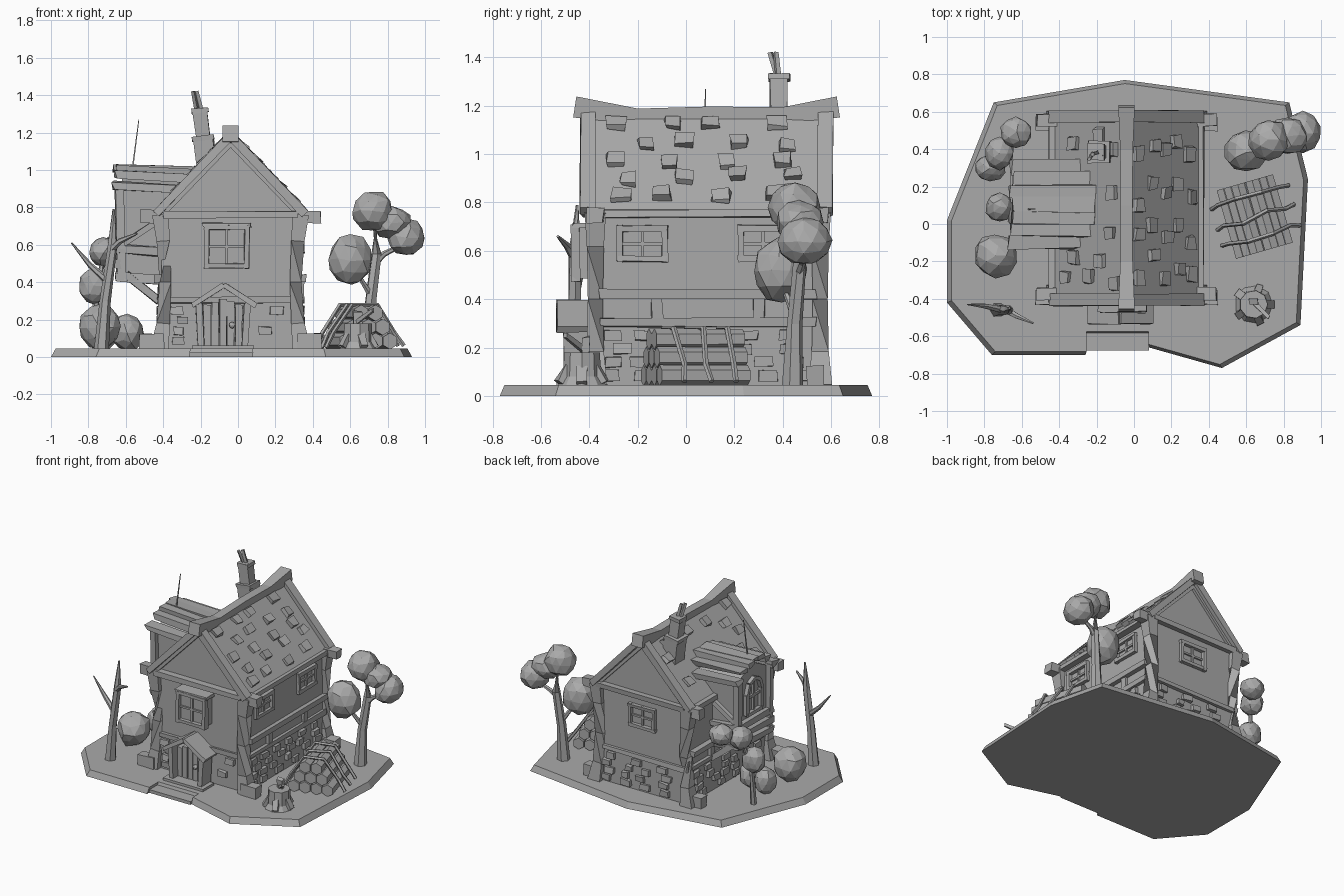
import bpy, bmesh, math, random
from mathutils import Matrix, Vector

random.seed(4)
if "Cube" in bpy.data.objects:
    bpy.data.objects.remove(bpy.data.objects["Cube"], do_unlink=True)

GREY = (0.4, 0.4, 0.4, 1)
mat = bpy.data.materials.new("plain_grey")
mat.use_nodes = True
mat.diffuse_color = GREY
mat.node_tree.nodes["Principled BSDF"].inputs["Base Color"].default_value = GREY


def part(name, build):
    """Run build(bm) on a fresh mesh and make a flat shaded object of it."""
    bm = bmesh.new()
    build(bm)
    bmesh.ops.recalc_face_normals(bm, faces=bm.faces)
    mesh = bpy.data.meshes.new(name)
    bm.to_mesh(mesh)
    bm.free()
    mesh.materials.append(mat)
    bpy.context.collection.objects.link(bpy.data.objects.new(name, mesh))


def shake(verts, amount):
    for v in verts:
        v.co += Vector([random.uniform(-amount, amount) for _ in range(3)])


def box(bm, pos, size, frame=Matrix(), wobble=0.0):
    m = frame @ Matrix.Translation(pos) @ Matrix.Diagonal((*size, 1))
    shake(bmesh.ops.create_cube(bm, size=1, matrix=m)["verts"], wobble)


def beam(bm, a, b, w, h, wobble=0.004):
    """Plank from a to b, w wide and h thick."""
    a, b = Vector(a), Vector(b)
    d = (b - a).normalized()
    side = d.cross(Vector((0, 0, 1)))
    side = side.normalized() if side.length > 0.05 else Vector((0, 1, 0))
    m = Matrix((d, side, side.cross(d))).transposed().to_4x4()
    m.translation = (a + b) / 2
    box(bm, (0, 0, 0), ((b - a).length, w, h), m, wobble)


def limb(bm, points, radii, sides=6):
    """Tapering tube through the points."""
    rings = []
    pts = [Vector(p) for p in points]
    for i, (p, r) in enumerate(zip(pts, radii)):
        q = (pts[min(i + 1, len(pts) - 1)] - pts[max(i - 1, 0)]).to_track_quat("Z", "Y")
        angles = [math.tau * (k + 0.5) / sides for k in range(sides)]
        rings.append([bm.verts.new(p + q @ Vector((r * math.cos(t), r * math.sin(t), 0))) for t in angles])
    for lo, hi in zip(rings, rings[1:]):
        for k in range(sides):
            bm.faces.new((lo[k], lo[k - 1], hi[k - 1], hi[k]))
    bm.faces.new(rings[0])
    bm.faces.new(rings[-1])


def blob(bm, pos, size):
    m = Matrix.Translation(pos) @ Matrix.Diagonal((*size, 1))
    shake(bmesh.ops.create_icosphere(bm, subdivisions=2, radius=1, matrix=m)["verts"], 0.07 * min(size))


def prism(bm, low, high):
    """Join two matching outlines into a solid."""
    lo, hi = ([bm.verts.new(p) for p in ring] for ring in (low, high))
    for k in range(len(lo)):
        bm.faces.new((lo[k - 1], lo[k], hi[k], hi[k - 1]))
    bm.faces.new(lo)
    bm.faces.new(hi)


def wall(angle, x, y):
    """Frame on a wall: local x runs along it, local -y points outward."""
    return Matrix.Translation((x, y, 0)) @ Matrix.Rotation(math.radians(angle), 4, "Z")


FRONT, RIGHT = wall(0, -0.04, -0.38), wall(90, 0.33, 0.09)
BACK, LEFT = wall(180, -0.04, 0.56), wall(-90, -0.41, 0.09)

# Ground slab with a doorstep notch
outline = [(-0.75, 0.65), (-0.05, 0.77), (0.83, 0.65), (0.93, 0.24), (0.89, -0.54), (0.47, -0.77),
           (0.08, -0.66), (0.08, -0.59), (-0.26, -0.59), (-0.26, -0.7), (-0.76, -0.7), (-1, -0.42), (-1, 0.02)]
part("ground", lambda bm: prism(bm, [(x, y, 0) for x, y in outline],
                                [(x * 0.975, y * 0.975, 0.045) for x, y in outline]))
part("doorstep", lambda bm: box(bm, (-0.09, -0.625, 0.012), (0.34, 0.1, 0.024)))

# House body and roof
body = [(-0.41, 0.03), (0.33, 0.03), (0.33, 0.75), (-0.04, 1.13), (-0.41, 0.75)]
part("house_walls", lambda bm: prism(bm, [(x, -0.38, z) for x, z in body], [(x, 0.56, z) for x, z in body]))
roof = [(0.35, 0.765), (-0.04, 1.18), (-0.43, 0.765), (-0.41, 0.735), (-0.04, 1.12), (0.33, 0.735)]
part("roof", lambda bm: prism(bm, [(x, -0.41, z) for x, z in roof], [(x, 0.58, z) for x, z in roof]))


def verges(bm):
    for y in (-0.405, 0.575):
        for s in (-1, 1):
            beam(bm, (-0.04 + s * 0.4, y, 0.765), (-0.04, y, 1.185), 0.065, 0.045)
        beam(bm, (-0.4, y, 0.76), (0.32, y, 0.765), 0.05, 0.035)


def ridge(bm):
    ys, zs = (-0.46, -0.2, 0.1, 0.4, 0.63), (1.195, 1.155, 1.165, 1.16, 1.195)
    limb(bm, [(-0.04, y, z) for y, z in zip(ys, zs)], (0.062, 0.047, 0.045, 0.048, 0.062), 4)


def shingles(bm):
    for s in (-1, 1):
        for row in range(5):
            for col in range(4):
                t = 0.12 + 0.17 * row + random.uniform(-0.04, 0.04)
                y = -0.3 + 0.22 * col + 0.1 * (row % 2) + random.uniform(-0.04, 0.04)
                if s < 0 and -0.13 < y < 0.34 and t < 0.7:
                    continue
                x, z = 0.39 * (1 - t), 0.765 + 0.415 * t
                beam(bm, (-0.04 + s * (x + 0.025), y, z), (-0.04 + s * (x - 0.02), y, z + 0.04),
                     random.uniform(0.055, 0.085), 0.025, 0.007)


part("roof_verges", verges)
part("ridge_beam", ridge)
part("roof_shingles", shingles)


# Timber frame
def posts(bm):
    for x in (-0.4, 0.32):
        for y in (-0.375, 0.555):
            s = 1 if x > 0 else -1
            path = [(x + s * 0.02, y, 0.04), (x, y, 0.18), (x - s * 0.012, y, 0.4), (x, y, 0.62), (x + s * 0.015, y, 0.76)]
            limb(bm, path, (0.07, 0.05, 0.044, 0.05, 0.062), 4)
            box(bm, (x + s * 0.06, y - 0.02, 0.08), (0.13, 0.07, 0.085), wobble=0.006)
            box(bm, (x + s * 0.055, y, 0.75), (0.13, 0.065, 0.065), wobble=0.006)


def rails(bm):
    for frame, half in ((FRONT, 0.35), (RIGHT, 0.45), (BACK, 0.35), (LEFT, 0.45)):
        box(bm, (0, -0.005, 0.305), (half * 2, 0.035, 0.035), frame, 0.006)
        if frame in (RIGHT, LEFT):
            box(bm, (0, -0.01, 0.42), (half * 2, 0.05, 0.035), frame, 0.006)
            box(bm, (0, -0.015, 0.755), (half * 2.05, 0.06, 0.035), frame, 0.006)
            for x in (-0.21, 0.21):
                box(bm, (x, -0.005, 0.36), (0.045, 0.03, 0.1), frame, 0.006)


def stones(bm):
    for frame, half in ((FRONT, 0.32), (RIGHT, 0.42), (BACK, 0.32), (LEFT, 0.42)):
        for row in range(4):
            x = -half + random.uniform(0, 0.08)
            while x < half - 0.03:
                if frame is not FRONT or abs(x + 0.03) > 0.17:
                    box(bm, (x, -0.005, 0.085 + 0.055 * row), (random.uniform(0.05, 0.08), 0.035, 0.042), frame, 0.005)
                x += random.uniform(0.1, 0.22)


part("corner_posts", posts)
part("wall_rails", rails)
part("foundation_stones", stones)


# Windows
def window(name, frame, x, z, w, h, out=0.0):
    def build(bm):
        if out:
            box(bm, (x, -out / 2, z), (w - 0.02, out, h - 0.02), frame)
            box(bm, (x, -out / 2, z + h / 2), (w + 0.02, out + 0.04, 0.025), frame, 0.006)
        for s in (-1, 1):
            box(bm, (x + s * (w / 2 - 0.012), -out - 0.006, z), (0.025, 0.035, h), frame, 0.004)
            box(bm, (x, -out - 0.008, z + s * (h / 2 - 0.012)), (w, 0.035, 0.025), frame, 0.004)
        box(bm, (x, -out, z), (0.014, 0.024, h), frame)
        box(bm, (x, -out, z), (w, 0.024, 0.014), frame)
    part(name, build)


window("front_window", FRONT, -0.02, 0.59, 0.24, 0.23, 0.07)
window("right_window_front", RIGHT, -0.27, 0.63, 0.21, 0.15)
window("right_window_back", RIGHT, 0.23, 0.63, 0.21, 0.15)
window("back_window", BACK, 0, 0.6, 0.22, 0.17)


# Door with its porch hood
def door(bm):
    for k in range(5):
        box(bm, (-0.165 + 0.042 * k, -0.42, 0.16), (0.038, 0.06, 0.24 + 0.03 * (2 - abs(k - 2))), wobble=0.004)
    for s in (-1, 1):
        beam(bm, (-0.08 + s * 0.115, -0.45, 0.04), (-0.08 + s * 0.13, -0.45, 0.29), 0.11, 0.035)
        beam(bm, (-0.075 + s * 0.17, -0.46, 0.275), (-0.075, -0.46, 0.385), 0.15, 0.03)
    box(bm, (-0.08, -0.47, 0.05), (0.33, 0.13, 0.025))
    blob(bm, (-0.03, -0.46, 0.17), (0.018, 0.018, 0.018))


part("front_door", door)


# Chimney leaning outward
def chimney(bm):
    tilt = Matrix.Translation((-0.16, 0.385, 0.95)) @ Matrix.Rotation(-0.12, 4, "Y")
    for z, w, h in ((0.1, 0.11, 0.24), (0.22, 0.12, 0.025), (0.3, 0.075, 0.16), (0.37, 0.088, 0.025)):
        box(bm, (0, 0, z), (w, w, h), tilt, 0.004)
    for s in (-1, 1):
        beam(bm, (-0.205 + s * 0.012, 0.385, 1.3), (-0.23 + s * 0.008, 0.36 + s * 0.012, 1.42), 0.018, 0.018, 0.002)


part("chimney", chimney)

# Overhanging bay on the left side
bay = [(-0.06, 0.43), (0.27, 0.43), (0.28, 0.9), (0.1, 0.99), (-0.07, 0.9)]
part("bay_walls", lambda bm: prism(bm, [(-0.62, y, z) for y, z in bay], [(-0.18, y, z) for y, z in bay]))


def bay_roof(bm):
    for k in range(7):
        t = (k - 3) / 3
        y, z = 0.105 + 0.2 * t, 1.02 - 0.1 * t * t
        beam(bm, (-0.66 + random.uniform(-0.01, 0.02), y, z), (-0.21, y, z - 0.025), 0.075, 0.035, 0.01)


def bay_frame(bm):
    for y in (-0.08, 0.29):
        beam(bm, (-0.625, y, 0.42), (-0.635, y, 0.92), 0.045, 0.045)
        for z in (0.43, 0.58):
            beam(bm, (-0.65, y, z), (-0.42, y, z - 0.02), 0.045, 0.045, 0.008)
        beam(bm, (-0.62, y, 0.6), (-0.44, y, 0.72), 0.03, 0.03)
        beam(bm, (-0.6, y, 0.44), (-0.42, y, 0.3), 0.04, 0.04)
    for z in (0.43, 0.5, 0.57):
        beam(bm, (-0.635, -0.1, z), (-0.635, 0.31, z + 0.01), 0.04, 0.045, 0.008)


def bay_window(bm):
    arch = [(0.105 + 0.085 * math.cos(t), 0.78 + 0.1 * math.sin(t)) for t in (0, 0.8, 1.57, 2.34, 3.14)]
    loop = [(0.19, 0.63)] + arch + [(0.02, 0.63)]
    for a, b in zip(loop, loop[1:] + loop[:1]):
        beam(bm, (-0.63, *a), (-0.63, *b), 0.035, 0.025, 0)
    beam(bm, (-0.625, 0.105, 0.63), (-0.625, 0.105, 0.88), 0.02, 0.02, 0)
    beam(bm, (-0.625, 0.02, 0.75), (-0.625, 0.19, 0.75), 0.02, 0.02, 0)


part("bay_roof_planks", bay_roof)
part("bay_frame", bay_frame)
part("bay_window", bay_window)
part("bay_mast", lambda bm: limb(bm, [(-0.565, 0.08, 1), (-0.53, 0.08, 1.27)], (0.006, 0.003), 4))


# Trees and bushes
def dead_tree(bm):
    limb(bm, [(-0.73, -0.46, 0.04), (-0.71, -0.46, 0.3), (-0.67, -0.46, 0.6), (-0.665, -0.45, 0.79)], (0.04, 0.03, 0.026, 0.006))
    limb(bm, [(-0.7, -0.46, 0.41), (-0.79, -0.44, 0.49), (-0.89, -0.43, 0.61)], (0.02, 0.015, 0.004))
    limb(bm, [(-0.68, -0.46, 0.57), (-0.63, -0.49, 0.62), (-0.54, -0.53, 0.66)], (0.02, 0.016, 0.006))


def tall_trunk(bm):
    limb(bm, [(0.7, 0.44, 0.04), (0.71, 0.45, 0.3), (0.74, 0.47, 0.55), (0.73, 0.47, 0.72)], (0.045, 0.032, 0.028, 0.02))
    limb(bm, [(0.73, 0.46, 0.5), (0.78, 0.48, 0.55), (0.86, 0.49, 0.59)], (0.02, 0.016, 0.012))
    limb(bm, [(0.71, 0.45, 0.33), (0.63, 0.4, 0.46)], (0.018, 0.01))


def tall_leaves(bm):
    blob(bm, (0.6, 0.39, 0.52), (0.12, 0.11, 0.135))
    blob(bm, (0.72, 0.45, 0.78), (0.11, 0.11, 0.11))
    blob(bm, (0.82, 0.47, 0.72), (0.11, 0.1, 0.085))
    blob(bm, (0.9, 0.49, 0.64), (0.1, 0.11, 0.1))


def small_leaves(bm):
    blob(bm, (-0.77, 0.3, 0.38), (0.085, 0.075, 0.095))
    blob(bm, (-0.72, 0.38, 0.56), (0.08, 0.09, 0.08))
    blob(bm, (-0.63, 0.49, 0.6), (0.085, 0.08, 0.075))


def bushes(bm):
    blob(bm, (-0.74, -0.17, 0.16), (0.115, 0.115, 0.125))
    blob(bm, (-0.72, 0.09, 0.13), (0.075, 0.08, 0.1))
    blob(bm, (-0.59, 0.05, 0.13), (0.09, 0.1, 0.1))


part("dead_tree", dead_tree)
part("tall_tree_trunk", tall_trunk)
part("tall_tree_leaves", tall_leaves)
part("small_tree_trunk", lambda bm: limb(
    bm, [(-0.76, 0.29, 0.04), (-0.76, 0.31, 0.3), (-0.72, 0.37, 0.54)], (0.022, 0.018, 0.012)))
part("small_tree_leaves", small_leaves)
part("bushes", bushes)


# Tied wood pile
PILE = Matrix.Translation((0.645, 0.04, 0)) @ Matrix.Rotation(0.28, 4, "Z")


def logs(bm):
    for row in range(3):
        for k in range(4 - row):
            x = (k - (3 - row) / 2) * 0.08
            a, b = PILE @ Vector((x, -0.19, 0.085 + 0.075 * row)), PILE @ Vector((x, 0.19, 0.085 + 0.075 * row))
            limb(bm, [a, b], (0.044, 0.042), 6)


def ropes(bm):
    for y in (-0.11, 0.0, 0.11):
        path = [(-0.21, 0.05), (-0.17, 0.13), (-0.07, 0.28), (0.07, 0.28), (0.17, 0.13), (0.22, 0.06)]
        limb(bm, [PILE @ Vector((x, y + random.uniform(-0.02, 0.02), z)) for x, z in path], [0.012] * 6, 5)


part("wood_pile", logs)
part("pile_ropes", ropes)


# Chopping stump
def stump(bm):
    limb(bm, [(0.64, -0.43, 0.04), (0.64, -0.43, 0.08), (0.64, -0.43, 0.18)], (0.105, 0.08, 0.075), 9)
    for k in range(5):
        t = math.tau * k / 5
        x, y = math.cos(t), math.sin(t)
        beam(bm, (0.64 + 0.1 * x, -0.43 + 0.1 * y, 0.055), (0.64 + 0.06 * x, -0.43 + 0.06 * y, 0.12), 0.04, 0.03)
    beam(bm, (0.64, -0.42, 0.19), (0.72, -0.5, 0.25), 0.018, 0.018)
    box(bm, (0.64, -0.41, 0.21), (0.05, 0.03, 0.07), wobble=0.006)


part("stump", stump)
